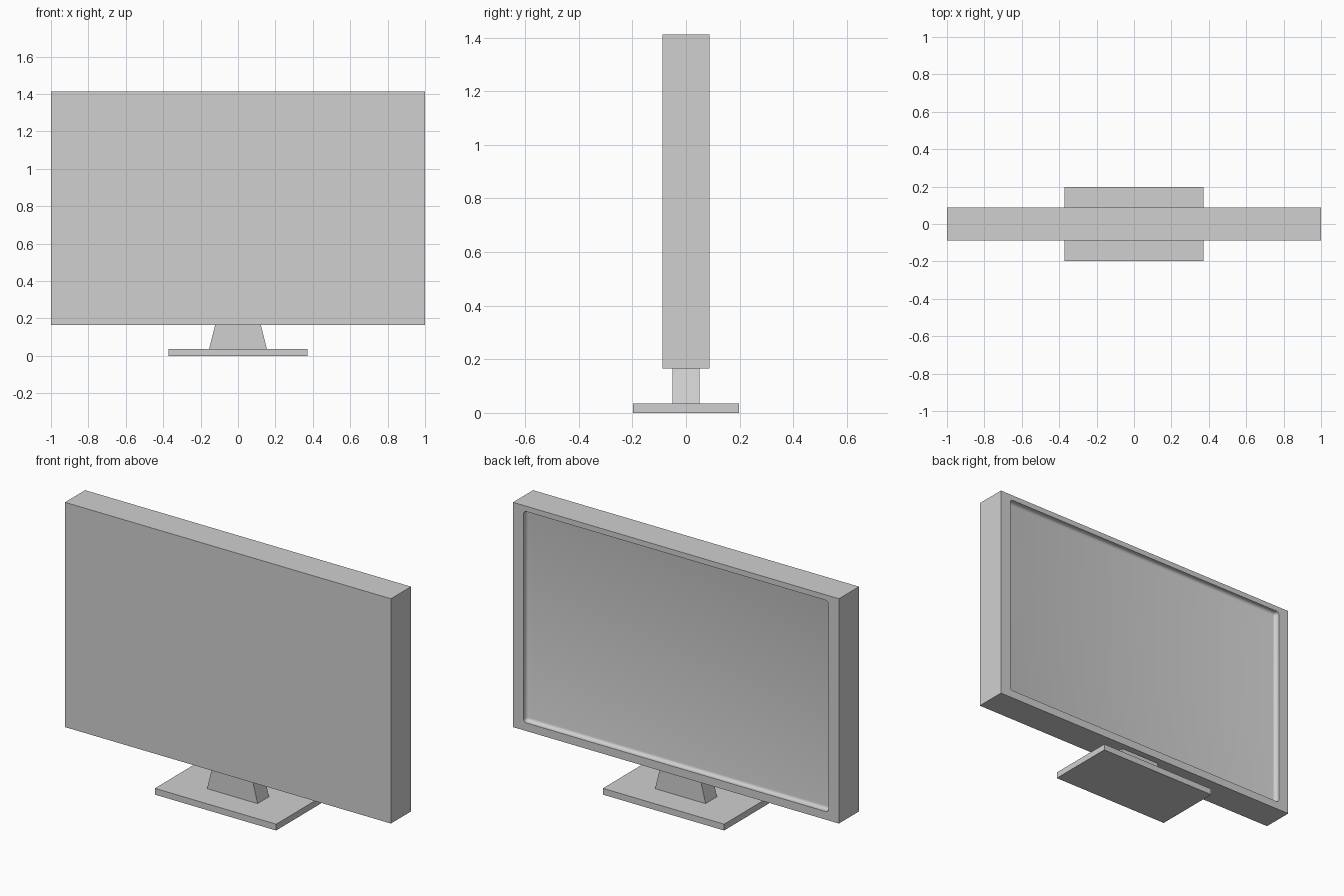
import bpy
import bmesh

default = bpy.data.objects.get("Cube")
if default:
    bpy.data.objects.remove(default, do_unlink=True)

GREY = (0.63, 0.63, 0.63, 1)
grey = bpy.data.materials.new("light grey plastic")
grey.use_nodes = True
grey.diffuse_color = GREY
grey.node_tree.nodes["Principled BSDF"].inputs["Base Color"].default_value = GREY


def block(name, x, y, z, top_x=None, bevel=0):
    """Box from half width x, y range and z range; the top may be narrower."""
    bm = bmesh.new()
    bmesh.ops.create_cube(bm, size=2)
    for v in bm.verts:
        upper = v.co.z > 0
        half = top_x if upper and top_x else x
        v.co = (v.co.x * half, y[v.co.y > 0], z[upper])
    if bevel:
        bmesh.ops.bevel(bm, geom=bm.edges[:], offset=bevel, segments=4,
                        profile=0.5, affect='EDGES')
    mesh = bpy.data.meshes.new(name)
    bm.to_mesh(mesh)
    bm.free()
    mesh.materials.append(grey)
    obj = bpy.data.objects.new(name, mesh)
    bpy.context.collection.objects.link(obj)
    return obj


# Stand: flat foot and tapered neck
block("base", 0.372, (-0.197, 0.197), (0, 0.035))
block("neck", 0.155, (-0.05, 0.05), (0.035, 0.165), top_x=0.122)

# Display case with a rounded screen recess in its rear face
case = block("display_case", 1, (-0.088, 0.088), (0.165, 1.412))
cutter = block("recess_cutter", 0.935, (0.058, 0.2), (0.21, 1.382), bevel=0.017)
cutter.hide_render = True
recess = case.modifiers.new("screen recess", 'BOOLEAN')
recess.operation = 'DIFFERENCE'
recess.solver = 'EXACT'
recess.object = cutter

bpy.ops.object.select_all(action='DESELECT')
case.select_set(True)
bpy.context.view_layer.objects.active = case
bpy.ops.object.modifier_apply(modifier=recess.name)
bpy.data.objects.remove(cutter, do_unlink=True)
bpy.ops.object.shade_smooth_by_angle()
